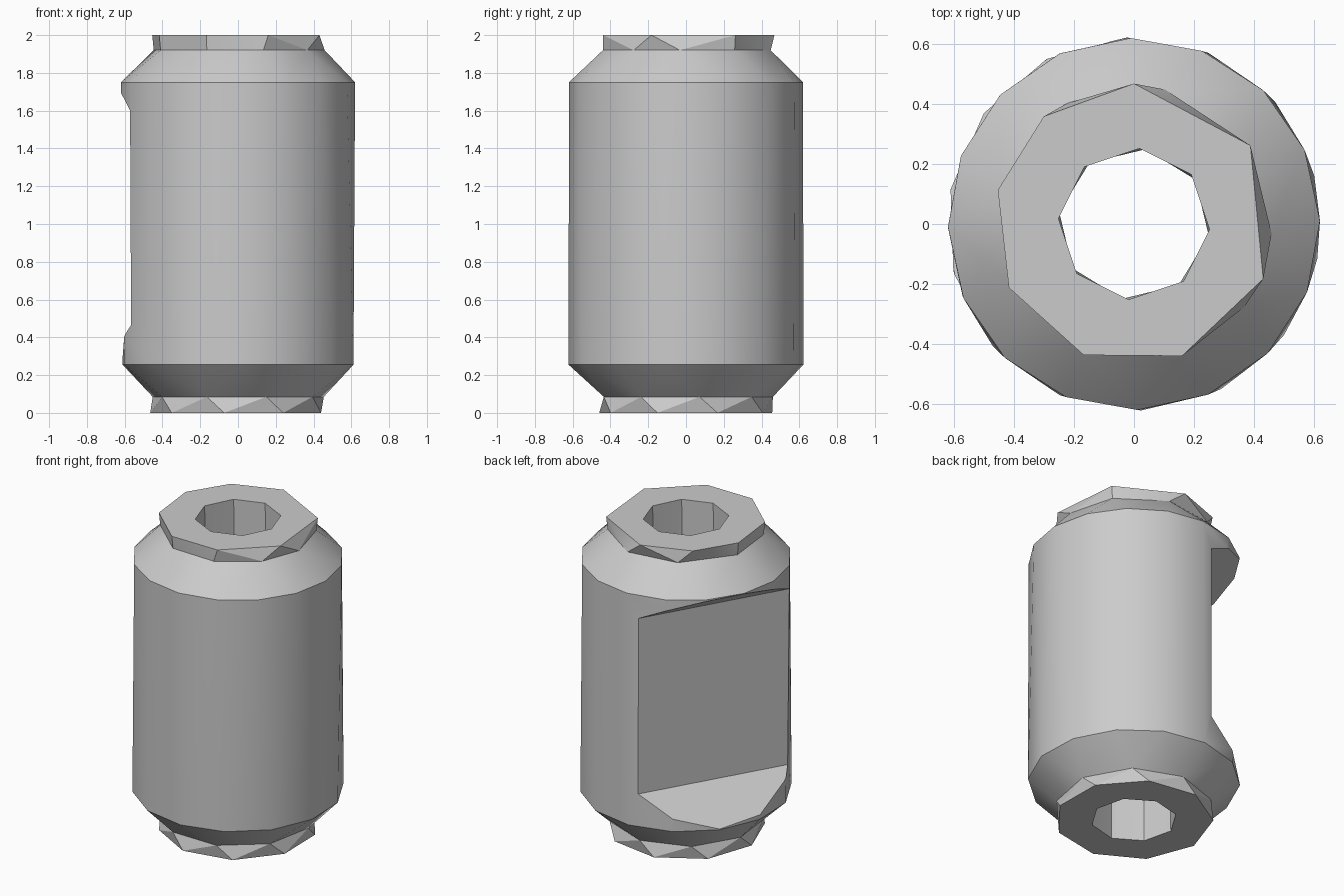
import bpy, bmesh
from math import cos, sin, radians
from mathutils import Matrix

cube = bpy.data.objects.get("Cube")
if cube:
    bpy.data.objects.remove(cube, do_unlink=True)

steel = bpy.data.materials.new("grey_steel")
steel.use_nodes = True
GREY = (0.6, 0.6, 0.6, 1)
steel.diffuse_color = GREY
steel.node_tree.nodes["Principled BSDF"].inputs["Base Color"].default_value = GREY


def ring(radius, z, angles):
    return [(radius * cos(radians(a)), radius * sin(radians(a)), z) for a in angles]


def spaced(count, phase):
    return [phase + 360 * i / count for i in range(count)]


def add_hull(bm, *rings, open_at=()):
    """Wrap rings in a convex shell, leaving it open at the given heights."""
    part = bmesh.new()
    for points in rings:
        for p in points:
            part.verts.new(p)
    bmesh.ops.convex_hull(part, input=part.verts[:])
    caps = [f for f in part.faces
            if any(all(abs(v.co.z - z) < 1e-4 for v in f.verts) for z in open_at)]
    bmesh.ops.delete(part, geom=caps, context='FACES')
    mesh = bpy.data.meshes.new("part")
    part.to_mesh(mesh)
    part.free()
    bm.from_mesh(mesh)
    bpy.data.meshes.remove(mesh)


def make_object(name, bm):
    bmesh.ops.remove_doubles(bm, verts=bm.verts[:], dist=1e-4)
    bmesh.ops.dissolve_limit(bm, angle_limit=0.01, verts=bm.verts[:], edges=bm.edges[:])
    bmesh.ops.recalc_face_normals(bm, faces=bm.faces[:])
    mesh = bpy.data.meshes.new(name)
    bm.to_mesh(mesh)
    bm.free()
    mesh.materials.append(steel)
    obj = bpy.data.objects.new(name, mesh)
    bpy.context.collection.objects.link(obj)
    return obj


# Rings that outline the sleeve, from bottom to top
LOW, HIGH, TOP = 0.085, 1.92, 2.0
foot = ring(0.465, 0, spaced(9, 21))
foot_neck = ring(0.46, LOW, spaced(9, 9))
low_rim = ring(0.622, 0.255, spaced(14, 15))
high_rim = ring(0.62, 1.75, spaced(16, 1))
head_neck = ring(0.46, HIGH, (34, 77, 119, 166, 207, 249, 287, 323, 356))
head = ring(0.468, TOP, (34, 90, 130, 166, 207, 249, 290, 337))

# Sleeve: bottom collar, bevelled barrel and top collar in one shell
bm = bmesh.new()
add_hull(bm, foot, foot_neck, open_at=(LOW,))
add_hull(bm, foot_neck, low_rim, high_rim, head_neck, open_at=(LOW, HIGH))
add_hull(bm, head_neck, head, open_at=(HIGH,))
sleeve = make_object("sleeve", bm)

# Cutter for the faceted bore
bm = bmesh.new()
add_hull(bm, ring(0.252, -0.1, spaced(8, -9)), ring(0.252, 2.1, spaced(8, -4)))
bore = make_object("bore_cutter", bm)

# Cutter for the flat with sloping ends on one side
bm = bmesh.new()
profile = [(0.375, 0.465), (0.7, 0.19), (0.7, 1.8), (0.375, 1.6)]
add_hull(bm, *[[(x, y, z) for x, z in profile] for y in (-0.7, 0.7)])
bm.transform(Matrix.Rotation(radians(150), 4, 'Z'))
flat = make_object("flat_cutter", bm)

# Cut both out of the sleeve
bpy.context.view_layer.objects.active = sleeve
for cutter in (bore, flat):
    cut = sleeve.modifiers.new(cutter.name, 'BOOLEAN')
    cut.operation = 'DIFFERENCE'
    cut.solver = 'EXACT'
    cut.object = cutter
    bpy.ops.object.modifier_apply(modifier=cut.name)
    bpy.data.objects.remove(cutter, do_unlink=True)

bpy.ops.object.select_all(action='DESELECT')
sleeve.select_set(True)
bpy.ops.object.shade_smooth_by_angle(angle=radians(28))
